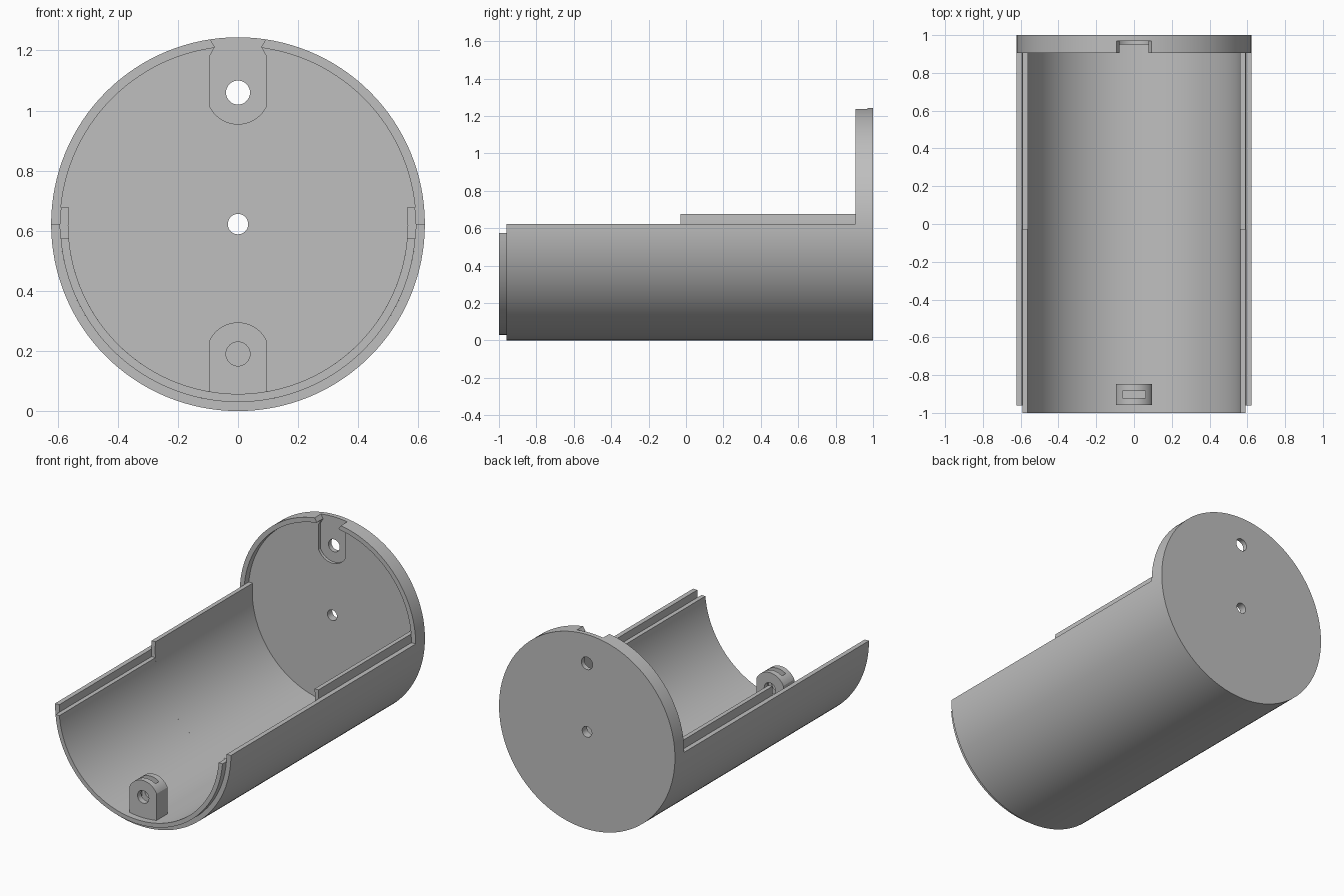
import bpy, bmesh
from math import pi, sin, cos, asin, sqrt

cube = bpy.data.objects.get("Cube")
if cube:
    bpy.data.objects.remove(cube, do_unlink=True)

R = 0.622          # outer radius, also the height of the tube axis
MID = 0.592        # boundary between outer and inner wall
INNER = 0.565      # bore radius
SEGS = 128

grey = bpy.data.materials.new("plain grey")
grey.use_nodes = True
COLOUR = (0.52, 0.52, 0.52, 1)
grey.diffuse_color = COLOUR
grey.node_tree.nodes["Principled BSDF"].inputs["Base Color"].default_value = COLOUR


def arc(r, a0, a1, n, zc=R):
    return [(r * cos(a0 + (a1 - a0) * i / n), zc + r * sin(a0 + (a1 - a0) * i / n))
            for i in range(n + 1)]


def circle(r, zc=R, n=SEGS):
    return arc(r, 0, 2 * pi, n, zc)[:-1]


def prism(name, points, y0, y1):
    """Extrude an x-z outline along y."""
    bm = bmesh.new()
    face = bm.faces.new([bm.verts.new((x, y0, z)) for x, z in points])
    out = bmesh.ops.extrude_face_region(bm, geom=[face])
    moved = [v for v in out["geom"] if isinstance(v, bmesh.types.BMVert)]
    bmesh.ops.translate(bm, verts=moved, vec=(0, y1 - y0, 0))
    bmesh.ops.recalc_face_normals(bm, faces=bm.faces)
    mesh = bpy.data.meshes.new(name)
    bm.to_mesh(mesh)
    bm.free()
    mesh.materials.append(grey)
    obj = bpy.data.objects.new(name, mesh)
    bpy.context.collection.objects.link(obj)
    return obj


def trough(name, r_in, r_out, rim, y0, y1):
    """Lower part of a tube, cut level at height rim relative to the axis."""
    def side(r):
        a = asin(rim / r)
        return arc(r, pi - a, 2 * pi + a, SEGS // 2)
    return prism(name, side(r_out) + side(r_in)[::-1], y0, y1)


def activate(obj):
    bpy.ops.object.select_all(action="DESELECT")
    obj.select_set(True)
    bpy.context.view_layer.objects.active = obj


def cut(obj, cutter):
    cutter.hide_render = True
    mod = obj.modifiers.new("cut", "BOOLEAN")
    mod.operation = "DIFFERENCE"
    mod.solver = "EXACT"
    mod.object = cutter
    activate(obj)
    bpy.ops.object.modifier_apply(modifier=mod.name)
    bpy.data.objects.remove(cutter, do_unlink=True)


# Tab outline: straight sides closed by a shallow arc around the screw hole
TAB_W, TAB_R = 0.095, 0.105
tab_angle = asin(sqrt(TAB_R ** 2 - TAB_W ** 2) / TAB_R)
SCREW = 0.04

# Tube walls: outer half shell, low inner rim in front, raised lip behind
outer_shell = trough("outer_shell", MID, R, 0, -0.96, 0.906)
front_rim = trough("front_inner_shell", INNER, MID, -0.047, -1, -0.03)
rear_lip = trough("rear_inner_shell", INNER, MID, 0.055, -0.03, 0.951)

# Round end cap with recess, keyed socket and two through holes
cap = prism("end_cap", circle(R), 0.906, 1)
cut(cap, prism("recess_cutter", circle(MID), 0.8, 0.951))
top_z = 1.06
neck = [(0.093, 1.3), (0.093, 1.237), (0.077, 1.212), (TAB_W, 1.18)]
socket = ([(-x, z) for x, z in neck]
          + arc(TAB_R, pi + tab_angle, 2 * pi - tab_angle, 32, top_z)
          + neck[::-1])
cut(cap, prism("socket_cutter", socket, 0.8, 0.97))
cut(cap, prism("screw_cutter", circle(SCREW, top_z, 32), 0.8, 1.1))
cut(cap, prism("centre_cutter", circle(0.034, R, 32), 0.8, 1.1))

# Fastening tab at the open end, with screw hole and nut slot
low_z = 0.19
tab_outline = ([(-TAB_W, 0.047), (TAB_W, 0.047)]
               + arc(TAB_R, tab_angle, pi - tab_angle, 32, low_z))
tab = prism("screw_tab", tab_outline, -0.958, -0.847)
cut(tab, prism("hole_cutter", circle(SCREW, low_z, 32), -1.1, -0.7))
slot = [(-0.06, 0.12), (0.06, 0.12), (0.06, 0.4), (-0.06, 0.4)]
cut(tab, prism("slot_cutter", slot, -0.921, -0.884))

for part in (outer_shell, front_rim, rear_lip, cap, tab):
    activate(part)
    bpy.ops.object.shade_smooth_by_angle(angle=pi / 7)
